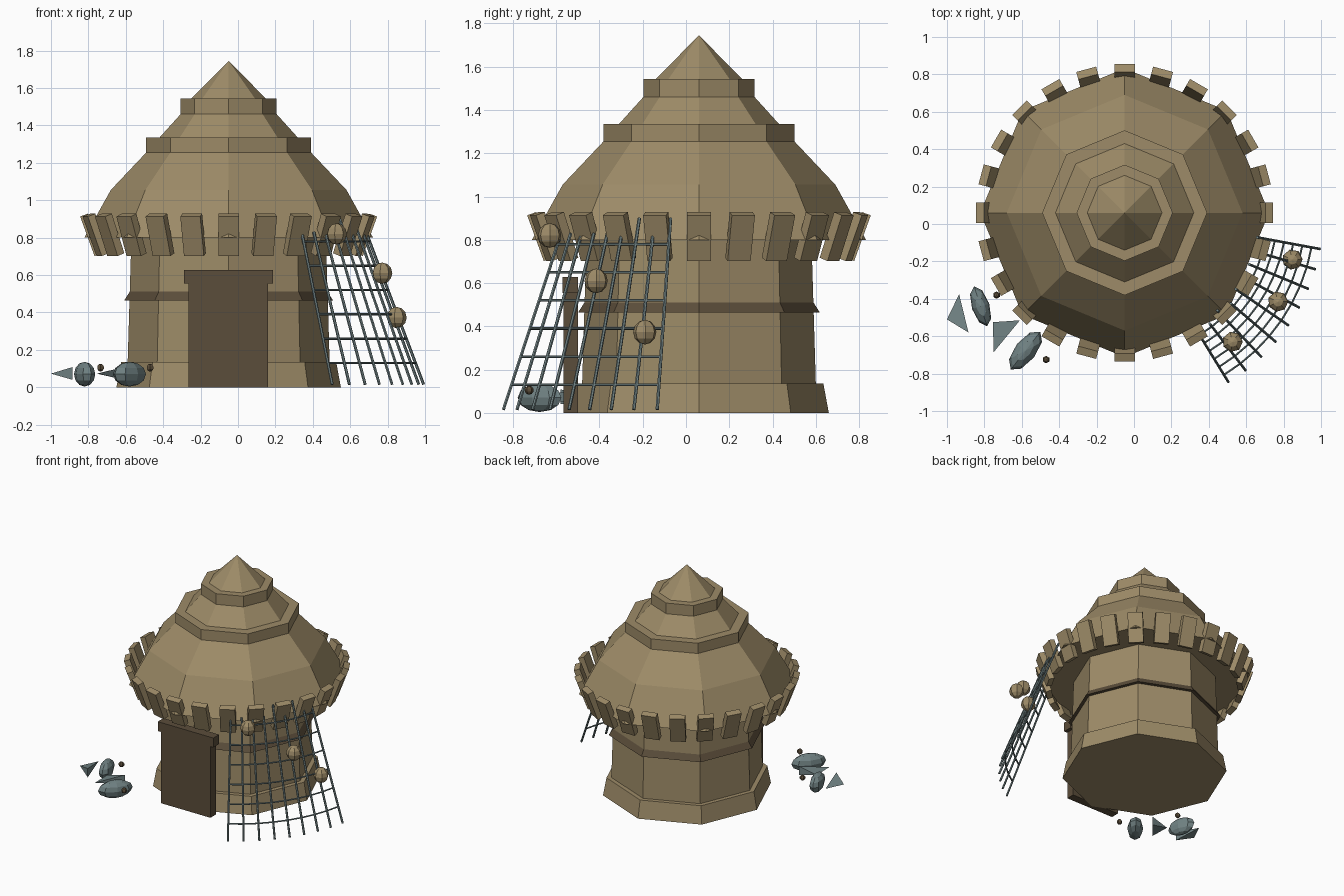
import bpy, bmesh, math
from mathutils import Vector, Matrix

if "Cube" in bpy.data.objects:
    bpy.data.objects.remove(bpy.data.objects["Cube"])

CX, CY = -0.05, 0.06   # hut axis


def material(name, rgb):
    m = bpy.data.materials.new(name)
    m.diffuse_color = (*rgb, 1)
    m.use_nodes = True
    m.node_tree.nodes["Principled BSDF"].inputs["Base Color"].default_value = m.diffuse_color
    return m


TAN = material("straw tan", (0.34, 0.26, 0.138))
BROWN = material("dark brown wood", (0.105, 0.075, 0.043))
GREY = material("blue grey", (0.165, 0.225, 0.23))


def finish(name, bm, mat):
    bmesh.ops.recalc_face_normals(bm, faces=bm.faces[:])
    me = bpy.data.meshes.new(name)
    bm.to_mesh(me)
    bm.free()
    me.materials.append(mat)
    ob = bpy.data.objects.new(name, me)
    bpy.context.collection.objects.link(ob)
    return ob


def lathe(name, profile, mat, n=8):
    """Closed octagonal solid around the hut axis from (radius, z) points."""
    bm = bmesh.new()
    rings = []
    for r, z in profile:
        if r == 0:
            rings.append([bm.verts.new((CX, CY, z))] * n)
        else:
            rings.append([bm.verts.new((CX + r * math.cos(2 * math.pi * i / n),
                                        CY + r * math.sin(2 * math.pi * i / n), z)) for i in range(n)])
    for a, b in zip(rings, rings[1:]):
        for i in range(n):
            j = (i + 1) % n
            f = []
            for v in (a[i], a[j], b[j], b[i]):
                if v not in f:
                    f.append(v)
            bm.faces.new(f)
    for ring in (rings[0], rings[-1]):
        if ring[0] is not ring[1]:
            bm.faces.new(ring)
    return finish(name, bm, mat)


def box(name, lo, hi, mat):
    bm = bmesh.new()
    lo, hi = Vector(lo), Vector(hi)
    m = Matrix.Translation((lo + hi) / 2) @ Matrix.Diagonal((*(hi - lo), 1))
    bmesh.ops.create_cube(bm, size=1, matrix=m)
    return finish(name, bm, mat)


def ball(name, loc, size, mat, turn=0, seg=8, rings=6):
    bm = bmesh.new()
    m = (Matrix.Translation(loc) @ Matrix.Rotation(math.radians(turn), 4, 'Z')
         @ Matrix.Diagonal((*size, 1)))
    bmesh.ops.create_uvsphere(bm, u_segments=seg, v_segments=rings, radius=1, matrix=m)
    return finish(name, bm, mat)


def rod(bm, a, b, r):
    d = b - a
    m = Matrix.Translation((a + b) / 2) @ d.to_track_quat('Z', 'Y').to_matrix().to_4x4()
    bmesh.ops.create_cone(bm, cap_ends=True, segments=6, radius1=r, radius2=r,
                          depth=d.length, matrix=m)


# Walls, with a flared footing
lathe("walls", [(0.60, 0), (0.575, 0.135), (0.54, 0.135), (0.52, 0.80)], TAN)
lathe("wall_belt", [(0.50, 0.465), (0.558, 0.465), (0.528, 0.512), (0.50, 0.512)], BROWN)

# Stepped roof
lathe("roof", [(0.50, 0.80), (0.772, 0.80), (0.63, 1.055), (0.441, 1.255),
               (0.441, 1.335), (0.37, 1.335), (0.257, 1.46), (0.257, 1.543),
               (0.20, 1.543), (0, 1.745)], TAN)

# Ring of tilted eave tiles
bm = bmesh.new()
for i in range(24):
    m = (Matrix.Translation((CX, CY, 0)) @ Matrix.Rotation(math.radians(15 * i), 4, 'Z')
         @ Matrix.Translation((0.735, 0, 0.815)) @ Matrix.Rotation(math.radians(20), 4, 'Y')
         @ Matrix.Diagonal((0.044, 0.11, 0.225, 1)))
    bmesh.ops.create_cube(bm, size=1, matrix=m)
finish("eave_tiles", bm, TAN)

# Door and lintel
box("door", (-0.265, -0.566, 0), (0.16, -0.50, 0.56), BROWN)
box("door_lintel", (-0.29, -0.57, 0.555), (0.187, -0.50, 0.628), BROWN)


# Net leaning against the eaves
def net_point(deg, z):
    r = 1.066 - 0.384 * z
    a = math.radians(deg)
    return Vector((CX + r * math.cos(a), CY + r * math.sin(a), z))


bm = bmesh.new()
angles = [-58.5 + 6 * i for i in range(9)]
for i, a in enumerate(angles):
    top = 0.83 if i == 0 or i % 2 else 0.90
    rod(bm, net_point(a, 0.015), net_point(a, top), 0.008)
for k in range(6):
    z = 0.13 * (k + 1)
    for a, b in zip(angles, angles[1:]):
        rod(bm, net_point(a, z), net_point(b, z), 0.006)
finish("fishing_net", bm, GREY)

# Net floats
for i, p in enumerate([(0.527, -0.63, 0.82), (0.77, -0.415, 0.61), (0.847, -0.19, 0.373)]):
    ball(f"net_float_{i + 1}", p, (0.055, 0.055, 0.057), TAN, 15, 7, 6)

# Two fish: body, eye and wedge tail
fish = [
    ((-0.82, -0.44, 0.07), (0.112, 0.048, 0.066), 108, (-0.735, -0.38, 0.105),
     [(-1.0, -0.51, 0.073), (-0.935, -0.375, 0.073), (-0.885, -0.58, 0.108), (-0.885, -0.58, 0.04)]),
    ((-0.58, -0.677, 0.07), (0.128, 0.058, 0.066), 52, (-0.47, -0.725, 0.105),
     [(-0.755, -0.525, 0.073), (-0.75, -0.685, 0.073), (-0.61, -0.515, 0.108), (-0.61, -0.515, 0.04)]),
]
for i, (loc, size, turn, eye, tail) in enumerate(fish):
    ball(f"fish_body_{i + 1}", loc, size, GREY, turn)
    ball(f"fish_eye_{i + 1}", eye, (0.021,) * 3, BROWN, 0, 6, 5)
    bm = bmesh.new()
    v = [bm.verts.new(p) for p in tail]
    for a, b, c in ((0, 1, 2), (0, 1, 3), (0, 2, 3), (1, 2, 3)):
        bm.faces.new((v[a], v[b], v[c]))
    finish(f"fish_tail_{i + 1}", bm, GREY)
